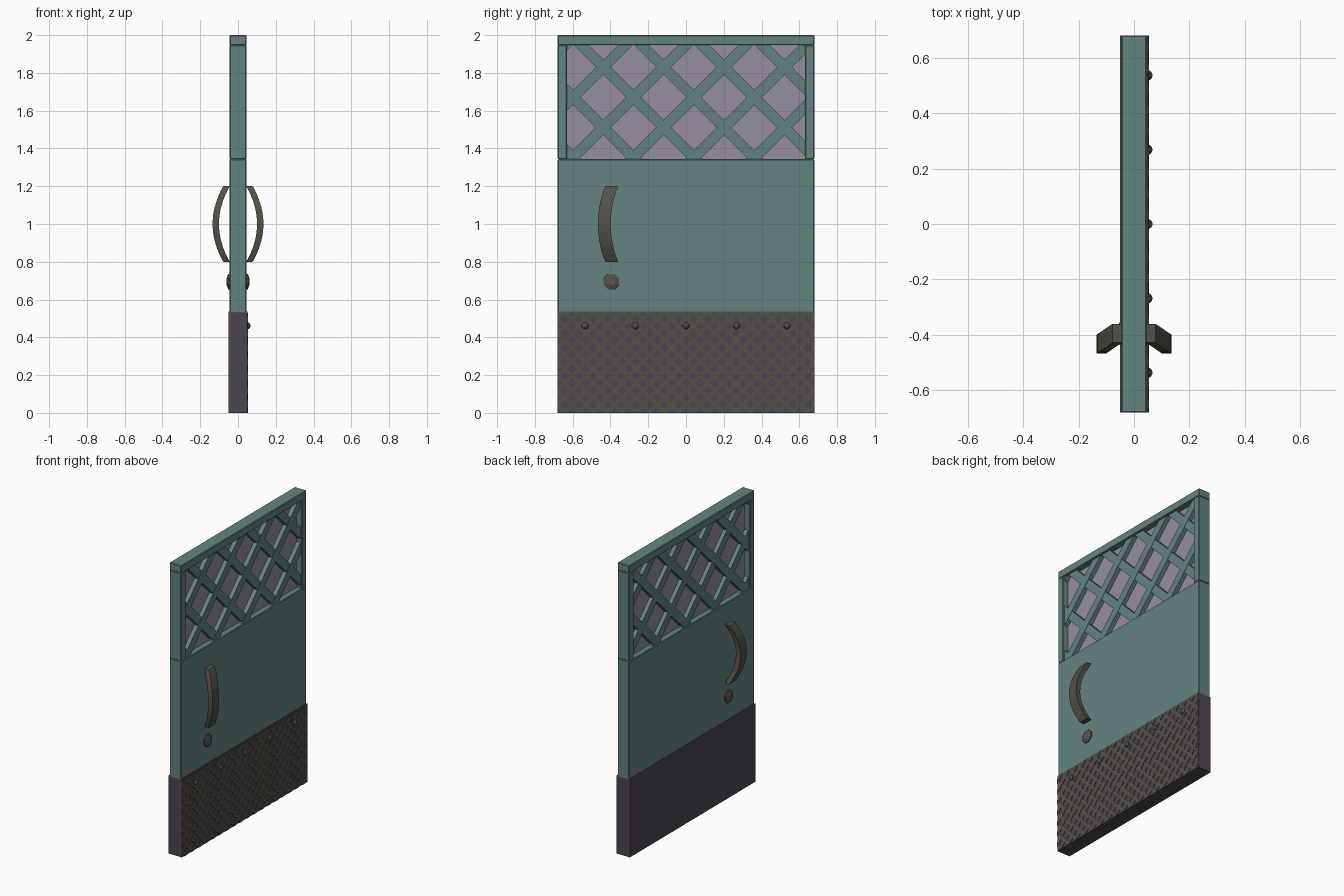
import bpy, bmesh, math
from mathutils import Vector, Matrix

if "Cube" in bpy.data.objects:
    bpy.data.objects.remove(bpy.data.objects["Cube"])


def material(name, r, g, b):
    m = bpy.data.materials.new(name)
    m.diffuse_color = (r, g, b, 1)
    m.use_nodes = True
    m.node_tree.nodes["Principled BSDF"].inputs["Base Color"].default_value = m.diffuse_color
    return m


TEAL = material("teal paint", 0.125, 0.228, 0.228)
GLASS = material("lilac glass", 0.31, 0.27, 0.35)
PLATE = material("dark purple metal", 0.070, 0.058, 0.083)
BRONZE = material("dark bronze", 0.088, 0.083, 0.064)
MAUVE = material("mauve lock", 0.12, 0.085, 0.11)


def finish(name, bm, *mats):
    bmesh.ops.recalc_face_normals(bm, faces=bm.faces[:])
    me = bpy.data.meshes.new(name)
    bm.to_mesh(me)
    bm.free()
    ob = bpy.data.objects.new(name, me)
    for m in mats:
        me.materials.append(m)
    bpy.context.collection.objects.link(ob)
    return ob


def box(name, lo, hi, mat, bevel=0.0):
    bm = bmesh.new()
    lo, hi = Vector(lo), Vector(hi)
    size = hi - lo
    bmesh.ops.create_cube(bm, size=1, matrix=Matrix.Translation((lo + hi) / 2)
                          @ Matrix.Diagonal((size.x, size.y, size.z, 1)))
    ob = finish(name, bm, mat)
    if bevel:
        mod = ob.modifiers.new("edge", 'BEVEL')
        mod.width, mod.segments = bevel, 1
    return ob


def lattice(name, x, thick, step, width, y_ref, z_ref, lo, hi, sign, mat):
    """Parallel 45 degree strips in the yz plane, clipped to a rectangle."""
    bm = bmesh.new()
    d = Vector((0, 1, sign)).normalized()
    n = Vector((0, -sign, 1)).normalized() * width / 2
    for k in range(-40, 41):
        c = Vector((x, y_ref + k * step, z_ref))
        quad = [c - d * 4 - n, c + d * 4 - n, c + d * 4 + n, c - d * 4 + n]
        bm.faces.new([bm.verts.new(p) for p in quad])
    for co, no in (((0, lo[0], 0), (0, -1, 0)), ((0, hi[0], 0), (0, 1, 0)),
                   ((0, 0, lo[1]), (0, 0, -1)), ((0, 0, hi[1]), (0, 0, 1))):
        bmesh.ops.bisect_plane(bm, geom=bm.verts[:] + bm.edges[:] + bm.faces[:],
                               plane_co=co, plane_no=no, clear_outer=True)
    ob = finish(name, bm, mat)
    mod = ob.modifiers.new("depth", 'SOLIDIFY')
    mod.thickness, mod.offset = thick, 0
    return ob


def loft(name, rings, mats, cap_mat=0):
    """Skin a list of equal-length point rings and cap both ends."""
    bm = bmesh.new()
    rows = [[bm.verts.new(p) for p in r] for r in rings]
    n = len(rows[0])
    for a, b in zip(rows, rows[1:]):
        for i in range(n):
            bm.faces.new((a[i], a[(i + 1) % n], b[(i + 1) % n], b[i]))
    bm.faces.new(rows[0])
    bm.faces.new(rows[-1]).material_index = cap_mat
    return finish(name, bm, *mats)


def dome(name, s, y, z, sides, profile, mats, cap_mat=0):
    """Stepped round stud on the face at side s; profile is (x, radius)."""
    rings = []
    for x, r in profile:
        rings.append([(s * x, y + r * math.cos((i + .5) * math.tau / sides),
                       z + r * math.sin((i + .5) * math.tau / sides))
                      for i in range(sides)])
    return loft(name, rings, mats, cap_mat)


# Door body and window frame
box("middle_panel", (-.045, -.68, .53), (.045, .68, 1.343), TEAL, .004)
box("top_rail", (-.045, -.68, 1.947), (.045, .68, 2.0), TEAL, .004)
for side, y in (("left", -.655), ("right", .655)):
    box(side + "_window_post", (-.045, y - .025, 1.343), (.045, y + .025, 1.947), TEAL, .004)

# Window pane with crossed bars
box("window_pane", (-.005, -.632, 1.34), (.005, .632, 1.95), GLASS)
for sign, label in ((1, "rising"), (-1, "falling")):
    lattice("window_bars_" + label, 0, .066 + .002 * sign, .32, .056, -.118, 1.83,
            (-.632, 1.342), (.632, 1.948), sign, TEAL)

# Kick plate, its lip, and the raised diamond tread on one face
box("kick_plate", (-.05, -.68, 0), (.05, .68, .53), PLATE)
box("kick_plate_lip", (-.05, -.68, .53), (.05, .68, .537), BRONZE)
for sign, label in ((1, "rising"), (-1, "falling")):
    lattice("tread_" + label, .0505, .005 + .0005 * sign, .0756, .021, 0, .27,
            (-.68, 0), (.68, .53), sign, BRONZE)

# Rivets along the kick plate
for i in range(5):
    dome("rivet", 1, (i - 2) * .268, .462, 8,
         [(.048, .019), (.057, .018), (.063, .012), (.066, .005)], [BRONZE])

# Bowed handles and lock knobs on both faces
for s, label in ((1, "right"), (-1, "left")):
    rings = []
    for i in range(11):
        t = i / 5 - 1
        bow = 1 - t * t
        x0, y0 = .044 + .057 * bow, -.36 - .039 * bow
        x1, y1 = x0 + .034, y0 - .068
        z = 1 + .2 * t
        rings.append([(s * x0, y0, z), (s * x1, y0, z), (s * x1, y1, z), (s * x0, y1, z)])
    loft(label + "_handle", rings, [BRONZE])
    dome(label + "_lock", s, -.395, .695, 8,
         [(.043, .045), (.052, .044), (.06, .02)], [BRONZE, MAUVE], 1)
